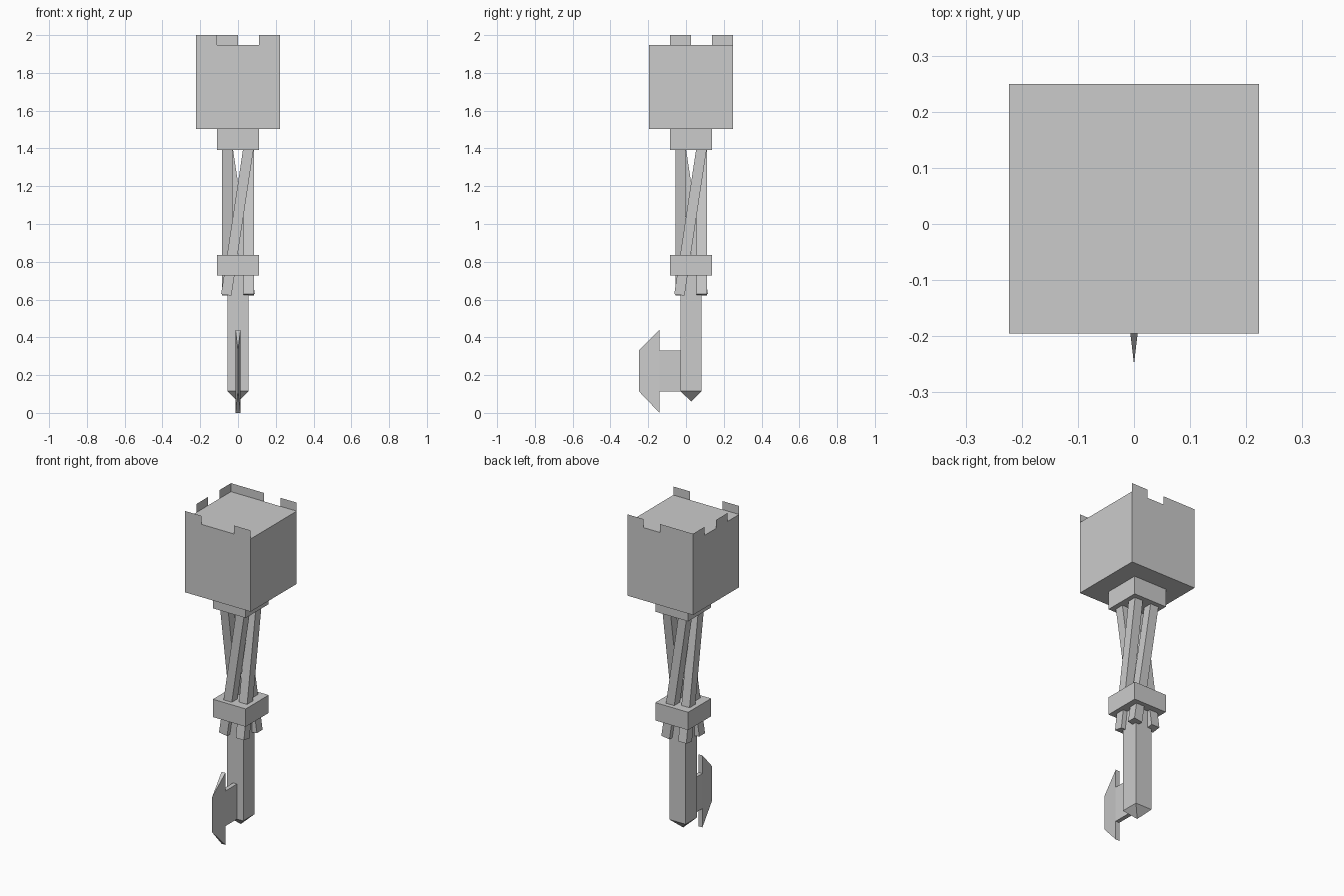
import bpy, bmesh, math
from mathutils import Matrix, Vector

cube = bpy.data.objects.get("Cube")
if cube:
    bpy.data.objects.remove(cube, do_unlink=True)

grey = bpy.data.materials.new("plain grey")
grey.use_nodes = True
colour = (0.6, 0.6, 0.6, 1)
grey.diffuse_color = colour
grey.node_tree.nodes["Principled BSDF"].inputs["Base Color"].default_value = colour

AXIS = Vector((0, 0.027, 0))  # centre line of the handle


def finish(name, bm, solid=True):
    if solid:
        bmesh.ops.recalc_face_normals(bm, faces=bm.faces)
    mesh = bpy.data.meshes.new(name)
    bm.to_mesh(mesh)
    bm.free()
    mesh.materials.append(grey)
    obj = bpy.data.objects.new(name, mesh)
    bpy.context.collection.objects.link(obj)
    return obj


def block(name, width, bottom, top):
    """Square block around the handle axis."""
    bm = bmesh.new()
    place = Matrix.Translation(AXIS + Vector((0, 0, (bottom + top) / 2)))
    size = Matrix.Diagonal((width, width, top - bottom, 1))
    bmesh.ops.create_cube(bm, size=1, matrix=place @ size)
    return finish(name, bm)


# Head and the two collars
HEAD, HEAD_TOP = 0.445, 1.948
block("head", HEAD, 1.503, HEAD_TOP)
block("upper_collar", 0.222, 1.392, 1.503)
block("lower_collar", 0.222, 0.727, 0.836)

# Paper-thin battlements standing on the head's edges, in quarters of a side
h, q = HEAD / 2, HEAD / 4
walls = {
    "front": (Vector((-h, -h, 0)), Vector((1, 0, 0)), [(0, 1), (3, 4)]),
    "back": (Vector((-h, h, 0)), Vector((1, 0, 0)), [(0, 2), (3, 4)]),
    "right": (Vector((-h, -h, 0)), Vector((0, 1, 0)), [(1, 2), (3, 4)]),
}
for side, (corner, along, spans) in walls.items():
    bm = bmesh.new()
    for a, b in spans:
        ends = [AXIS + corner + along * q * t for t in (a, b)]
        loop = [(ends[0], HEAD_TOP), (ends[1], HEAD_TOP), (ends[1], 2), (ends[0], 2)]
        verts = [bm.verts.new(p + Vector((0, 0, z))) for p, z in loop]
        if side != "front":
            verts.reverse()
        bm.faces.new(verts)
    finish(side + "_battlement", bm, solid=False)

# Four leaning rods twisted around the axis
for i, side in enumerate(("front", "left", "back", "right")):
    bm = bmesh.new()
    turn = Matrix.Rotation(i * math.pi / 2, 4, "Z")
    lean = Matrix.Rotation(math.radians(8.6), 4, "Y")
    place = Matrix.Translation(AXIS + Vector((0, 0, 1.035)))
    offset = Matrix.Translation((0, -0.056, 0))
    size = Matrix.Diagonal((0.055, 0.055, 0.83, 1))
    bmesh.ops.create_cube(bm, size=1, matrix=place @ turn @ offset @ lean @ size)
    finish(side + "_rod", bm)

# Lower shaft with a pyramid point
shaft = block("shaft", 0.111, 0.115, 0.73)
bm = bmesh.new()
bm.from_mesh(shaft.data)
base = min(bm.faces, key=lambda f: f.calc_center_median().z)
tip = bmesh.ops.poke(bm, faces=[base])["verts"][0]
tip.co.z = 0.06
bm.to_mesh(shaft.data)
bm.free()

# Blade: a wedge that thins to an edge at the front
EDGE, HEEL, T = -0.25, -0.14, 0.013
bm = bmesh.new()
front = [bm.verts.new((0, EDGE, z)) for z in (0.115, 0.33)]
heel = [[bm.verts.new((x, HEEL, z)) for z in (0, 0.44)] for x in (-T, T)]
for low, high in heel:
    bm.faces.new((front[0], low, high, front[1]))
bm.faces.new((heel[0][0], heel[1][0], heel[1][1], heel[0][1]))
for end in (0, 1):
    bm.faces.new((front[end], heel[0][end], heel[1][end]))
finish("blade", bm)

# Stem joining the blade to the shaft
bm = bmesh.new()
place = Matrix.Translation((0, -0.08, 0.222))
bmesh.ops.create_cube(bm, size=1, matrix=place @ Matrix.Diagonal((2 * T, 0.12, 0.215, 1)))
finish("blade_stem", bm)
